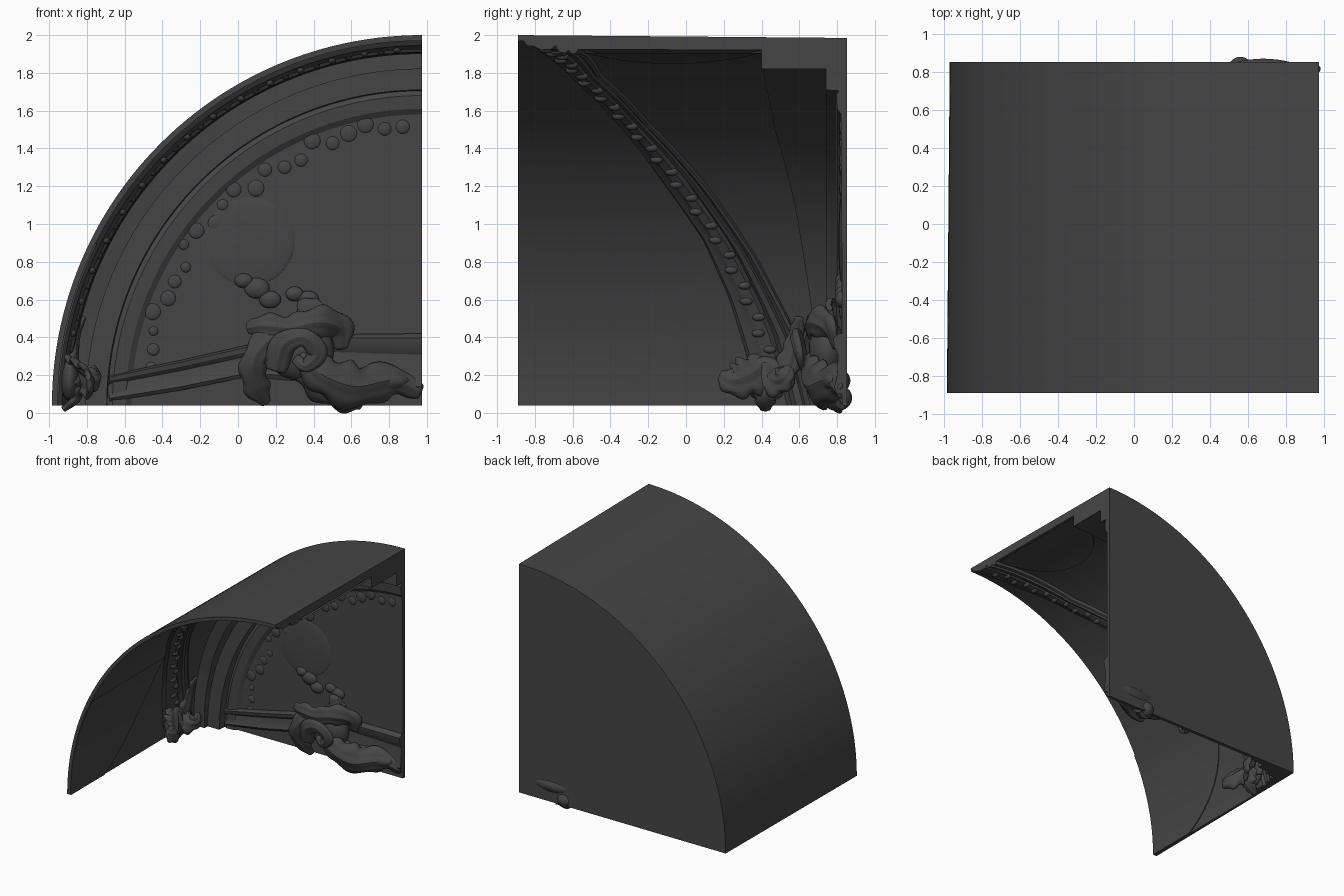
import bpy, bmesh, math, random
from mathutils import Vector

if "Cube" in bpy.data.objects:
    bpy.data.objects.remove(bpy.data.objects["Cube"])

random.seed(4)
AX, AZ = 0.975, 0.04            # vault axis runs along y through (AX, AZ)
stone = bpy.data.materials.new("dark_stone")
stone.diffuse_color = (0.06, 0.06, 0.06, 1)
stone.use_nodes = True
stone.node_tree.nodes["Principled BSDF"].inputs["Base Color"].default_value = stone.diffuse_color


def make(name, verts, faces, angle=35):
    me = bpy.data.meshes.new(name)
    bm = bmesh.new()
    vs = [bm.verts.new(v) for v in verts]
    for f in faces:
        bm.faces.new([vs[i] for i in f])
    bmesh.ops.remove_doubles(bm, verts=bm.verts, dist=1e-5)
    bmesh.ops.recalc_face_normals(bm, faces=bm.faces)
    bm.to_mesh(me)
    bm.free()
    ob = bpy.data.objects.new(name, me)
    bpy.context.collection.objects.link(ob)
    me.materials.append(stone)
    bpy.ops.object.select_all(action='DESELECT')
    ob.select_set(True)
    bpy.context.view_layer.objects.active = ob
    bpy.ops.object.shade_smooth_by_angle(angle=math.radians(angle))
    return ob


def polar(r, t, y):
    return Vector((AX - r * math.cos(t), y, AZ + r * math.sin(t)))


def lerp(table, x):
    for (a, p), (b, q) in zip(table, table[1:]):
        if x <= b:
            return p + (q - p) * max(0, (x - a) / (b - a))
    return table[-1][1]


def grid_faces(n, m, close=False):
    return [(i * m + j, i * m + (j + 1) % m, (i + 1) * m + (j + 1) % m, (i + 1) * m + j)
            for i in range(n - 1) for j in range(m if close else m - 1)]


# y position of the diagonal rib edges and the arch edge, by angle in degrees
RIB_L = [(0, .38), (8, .32), (17, .23), (27, .09), (37.6, -.12), (50, -.35), (64, -.6), (78, -.78), (90, -.86)]
RIB_R = [(0, .68), (11.5, .58), (25, .36), (38.4, .1), (52.6, -.2), (68, -.45), (90, -.58)]
ARCH = [(0, .7), (15.6, .67), (35.7, .58), (55, .47), (72, .42), (90, .4)]

# vault shell, diagonal rib, stepped arch and back wall lofted as one section
STEPS = 72
verts, m = [], 0
for i in range(STEPS + 1):
    d = 90 * i / STEPS
    a, b, c = lerp(RIB_L, d), lerp(RIB_R, d), lerp(ARCH, d)
    w = b - a
    sec = [(-.89, 1.96), (-.89, 1.93), (a, 1.93), (a + .06 * w, 1.905), (a + .2 * w, 1.9),
           (a + .3 * w, 1.885), (a + .52 * w, 1.885), (a + .6 * w, 1.905), (a + .68 * w, 1.87),
           (a + .8 * w, 1.865), (a + .84 * w, 1.88), (a + .93 * w, 1.86), (b, 1.865), (b + .008, 1.885),
           (c, 1.88), (c, 1.78), (.74, 1.78), (.74, 1.67), (.81, 1.665), (.795, 1.64),
           (.80, 1.57), (.82, 1.54), (.825, .8), (.825, 0), (.852, 0), (.852, 1.945)]
    m = len(sec)
    verts += [polar(r, math.radians(d), y) for y, r in sec]
faces = [f for f in grid_faces(STEPS + 1, m, True)]
good = []
for f in faces:                       # axis points collapse to one vertex
    keep = []
    for k in f:
        if not any((verts[k] - verts[q]).length < 1e-5 for q in keep):
            keep.append(k)
    if len(keep) > 2:
        good.append(keep)
index = {}
good = [[index.setdefault(tuple(round(x, 5) for x in verts[k]), k) for k in f] for f in good]
good += [[index.get(tuple(round(x, 5) for x in verts[k]), k) for k in range(m)],
         [index.get(tuple(round(x, 5) for x in verts[k]), k) for k in range(STEPS * m, STEPS * m + m)]]
make("vault_shell", verts, good, 28)


# raised round panels lying on the vault
def panel(name, yc, zc, rad, phi0, phi1, base, lift):
    rings, n = 14, 36
    vs = []
    for i in range(rings + 2):
        rho = rad * min(1, i / rings + .001)
        r = base if i == rings + 1 else base - lift
        for j in range(n + 1):
            p = math.radians(phi0 + (phi1 - phi0) * j / n)
            y, s = yc + rho * math.cos(p), rho * math.sin(p)
            if zc is None:
                t = math.pi / 2 + s / base
            else:
                t = math.asin(max(0, zc + s - AZ) / base)
            vs.append(polar(r, t, y))
    make(name, vs, grid_faces(rings + 2, n + 1))


panel("ceiling_roundel", -.07, None, .47, 0, -180, 1.885, .02)
panel("side_roundel", -.89, .9, .97, 0, -90, 1.935, .012)


# sloping cornice on the back wall
STN = [(-.68, .06, .2), (-.3, .12, .28), (.05, .19, .36), (.5, .15, .415), (.975, .1, .42)]
vs = []
for x, lo, hi in STN:
    h = hi - lo
    vs += [(x, .84, lo), (x, .80, lo), (x, .785, lo + .12 * h), (x, .80, lo + .3 * h), (x, .805, lo + .65 * h),
           (x, .785, lo + .78 * h), (x, .78, lo + .93 * h), (x, .81, hi), (x, .84, hi)]
make("cornice", vs, grid_faces(5, 9, True) + [tuple(range(9)), tuple(range(36, 45))], 25)


# soft lumps: medallion and carved relief
def lump(name, blobs, seg=12):
    vs, fs = [], []
    for c, s in blobs:
        o = len(vs)
        for i in range(seg + 1):
            a = math.pi * (.02 + .96 * i / seg)
            for j in range(seg * 2):
                b = math.pi * j / seg
                vs.append((c[0] + s[0] * math.sin(a) * math.cos(b), c[1] + s[1] * math.cos(a),
                           c[2] + s[2] * math.sin(a) * math.sin(b)))
        fs += [tuple(o + k for k in f) for f in grid_faces(seg + 1, seg * 2, True)]
        fs += [tuple(range(o, o + seg * 2)), tuple(range(len(vs) - seg * 2, len(vs)))]
    make(name, vs, fs, 60)


lump("medallion", [((.06, .825, .91), (.24, .018, .24))], 20)
carve = []
for i in range(30):
    d = 9 + 77 * i / 29
    a, b = lerp(RIB_L, d), lerp(RIB_R, d)
    f = .4 + .06 * (-1) ** i
    carve.append((polar(1.89, math.radians(d), a + f * (b - a)), (.022, .035, .022)))
lump("rib_carving", carve, 6)
relief = []
for i in range(22):
    d = math.radians(8 + 78 * i / 21)
    s = random.uniform(.025, .05)
    relief.append((polar(1.49 + random.uniform(-.05, .04), d, .825), (s, .014, s)))
for x, z, s in [(.1, .66, .07), (.17, .6, .06), (.3, .63, .05), (.37, .6, .06), (.03, .7, .05)]:
    relief.append(((x, .82, z), (s, .03, s * .8)))
lump("wall_relief", relief, 7)


# acanthus leaves: cupped, scalloped ribbons along a path
def leaf(name, pts, widths, normal, cup=.4, lobes=4, thick=.03):
    pts = [Vector(p) for p in pts]
    ext = [2 * pts[0] - pts[1]] + pts + [2 * pts[-1] - pts[-2]]
    n, k = 32, len(pts) - 1

    def at(u):
        i = min(int(u * k), k - 1)
        t = u * k - i
        p0, p1, p2, p3 = ext[i:i + 4]
        return .5 * (2 * p1 + (p2 - p0) * t + (2 * p0 - 5 * p1 + 4 * p2 - p3) * t * t
                     + (3 * p1 - p0 - 3 * p2 + p3) * t ** 3)
    nor0 = Vector(normal).normalized()
    vs = []
    for i in range(n + 1):
        u = i / n
        tan = (at(min(1, u + .01)) - at(max(0, u - .01))).normalized()
        side = tan.cross(nor0).normalized()
        nor = side.cross(tan)
        w = lerp([(q / (len(widths) - 1), x) for q, x in enumerate(widths)], u)
        for j in range(9):
            s = (j - 4) / 4
            e = 1 + .2 * abs(s) ** 3 * math.sin(lobes * 2 * math.pi * u)
            lift = w * (cup * (.5 - s * s) + .12 * math.cos(s * 9))
            vs.append(at(u) + side * (s * w * e) + nor * lift)
    ob = make(name, vs, grid_faces(n + 1, 9), 60)
    so = ob.modifiers.new("thickness", 'SOLIDIFY')
    so.thickness, so.offset = thick, 0
    ob.modifiers.new("round", 'SUBSURF').levels = 1
    ob.modifiers["round"].render_levels = 1


# large corner scroll on the back wall
F = (0, -1, 0)
leaf("scroll_tail_leaf", [(.97, .82, .11), (.82, .78, .17), (.62, .7, .14), (.45, .66, .2), (.32, .66, .3)],
     [.03, .08, .12, .1, .03], F, .7)
leaf("scroll_lower_leaf", [(.3, .72, .26), (.42, .74, .17), (.56, .78, .09), (.66, .82, .07)],
     [.03, .09, .08, .05], F, .8, 3)
leaf("scroll_upper_leaf", [(.05, .7, .45), (.14, .66, .46), (.28, .66, .45), (.42, .68, .48), (.53, .76, .45), (.55, .8, .34)],
     [.02, .06, .06, .08, .08, .03], F, .5, 5)
leaf("scroll_left_leaf", [(.28, .68, .42), (.16, .66, .38), (.08, .66, .27), (.1, .72, .14), (.15, .78, .05)],
     [.05, .07, .06, .07, .02], F, .5)
leaf("scroll_volute", [(.2, .64, .22), (.24, .6, .36), (.35, .58, .4), (.42, .6, .32), (.36, .62, .25), (.3, .64, .29)],
     [.05, .06, .05, .045, .03, .02], F, .5, 2)
leaf("scroll_crest", [(.36, .78, .42), (.4, .77, .52), (.45, .76, .58)], [.08, .1, .04], F, .4, 2)
lump("scroll_core", [((.33, .75, .33), (.18, .1, .16)), ((.68, .79, .17), (.23, .08, .07)),
                     ((.56, .8, .08), (.07, .08, .07))], 12)

# leaf ornament at the foot of the diagonal rib
S = (1, 0, .2)
leaf("rib_foot_leaf", [(-.9, .42, .26), (-.84, .34, .2), (-.79, .25, .17), (-.8, .18, .2)], [.07, .11, .08, .02], S, .4)
leaf("rib_foot_drop", [(-.88, .42, .26), (-.85, .43, .16), (-.86, .42, .08), (-.93, .42, .02)], [.08, .1, .06, .02], S, .4)
leaf("rib_foot_curl", [(-.88, .42, .2), (-.8, .48, .17), (-.75, .52, .19), (-.77, .55, .24)], [.06, .08, .05, .02], S, .4)
leaf("rib_foot_tip", [(-.87, .5, .14), (-.87, .55, .28), (-.86, .58, .4), (-.82, .6, .51)], [.05, .06, .04, .015], S, .4)
lump("rib_foot_core", [((-.89, .42, .18), (.05, .12, .12))], 10)
